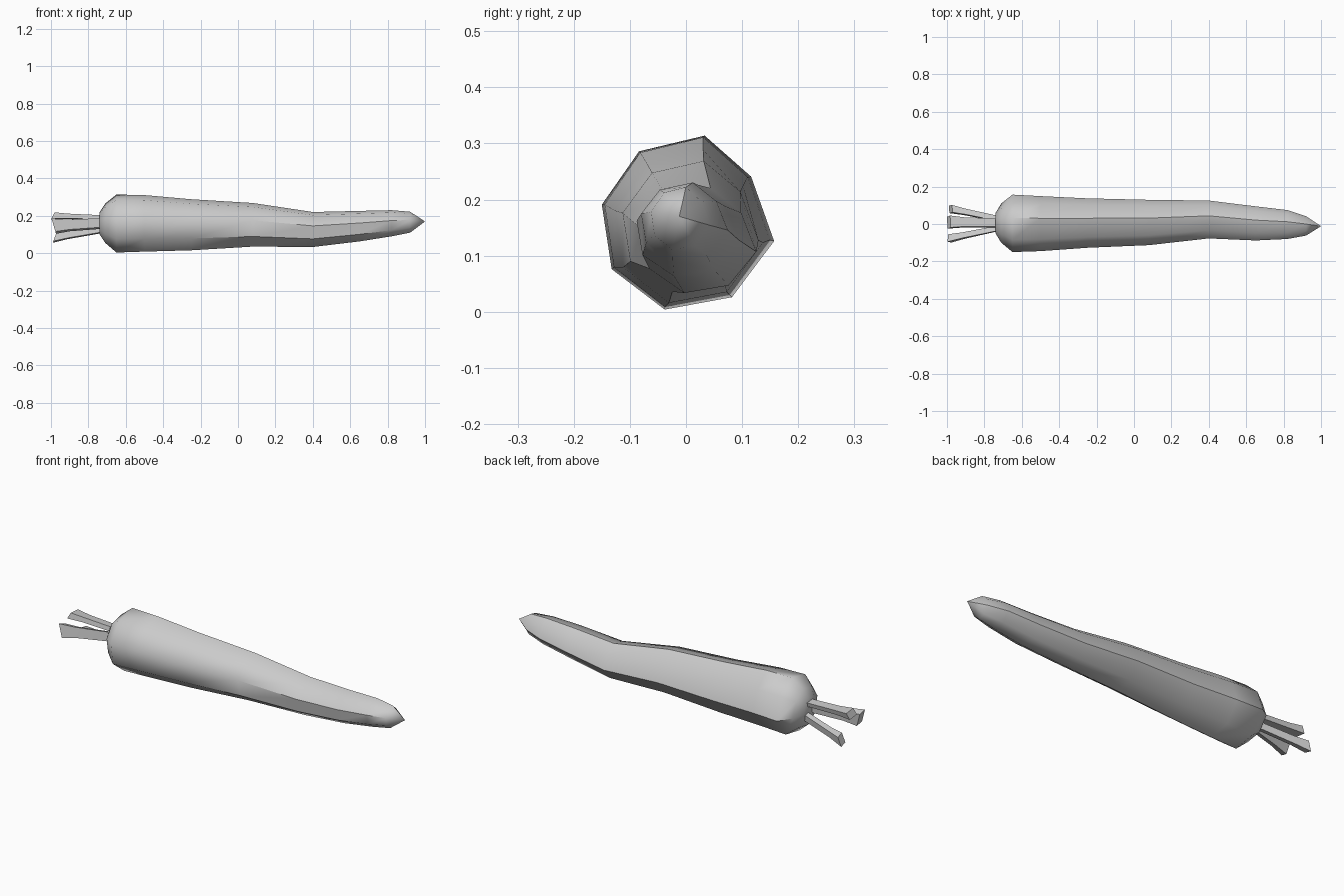
import bpy, bmesh, math
from mathutils import Vector

cube = bpy.data.objects.get("Cube")
if cube:
    bpy.data.objects.remove(cube, do_unlink=True)

grey = bpy.data.materials.new("plain_grey")
grey.use_nodes = True
grey.diffuse_color = (0.6, 0.6, 0.6, 1)
grey.node_tree.nodes["Principled BSDF"].inputs["Base Color"].default_value = (0.6, 0.6, 0.6, 1)


def loft(name, rings, angle, tip=None):
    """Skin a list of rings, cap the start, and close the end flat or to a tip."""
    bm = bmesh.new()
    loops = [[bm.verts.new(p) for p in ring] for ring in rings]
    n = len(loops[0])
    for a, b in zip(loops, loops[1:]):
        for i in range(n):
            j = (i + 1) % n
            bm.faces.new((a[i], a[j], b[j], b[i]))
    bm.faces.new(loops[0])
    if tip:
        point = bm.verts.new(tip)
        for i in range(n):
            bm.faces.new((loops[-1][i], loops[-1][(i + 1) % n], point))
    else:
        bm.faces.new(loops[-1])
    bmesh.ops.recalc_face_normals(bm, faces=bm.faces)
    mesh = bpy.data.meshes.new(name)
    bm.to_mesh(mesh)
    bm.free()
    mesh.materials.append(grey)
    obj = bpy.data.objects.new(name, mesh)
    bpy.context.collection.objects.link(obj)
    bpy.ops.object.select_all(action='DESELECT')
    obj.select_set(True)
    bpy.context.view_layer.objects.active = obj
    bpy.ops.object.shade_smooth_by_angle(angle=math.radians(angle))
    return obj


# Uneven eight-sided root section (y, z), scaled to unit size
section = [(0.03, 0.156), (0.115, 0.083), (0.157, -0.032), (0.08, -0.132),
           (-0.043, -0.154), (-0.14, -0.082), (-0.158, 0.033), (-0.09, 0.128)]
section = [(y / 0.158, z / 0.155) for y, z in section]

# Root stations: x, low y, high y, low z, high z
stations = [
    (-0.74, -0.05, 0.06, 0.10, 0.22),
    (-0.71, -0.10, 0.11, 0.055, 0.265),
    (-0.65, -0.15, 0.158, 0.003, 0.313),
    (-0.50, -0.145, 0.15, 0.008, 0.31),
    (-0.25, -0.127, 0.138, 0.015, 0.288),
    (0.08, -0.113, 0.13, 0.035, 0.268),
    (0.40, -0.077, 0.126, 0.033, 0.22),
    (0.65, -0.088, 0.095, 0.063, 0.226),
    (0.82, -0.08, 0.075, 0.09, 0.23),
    (0.92, -0.062, 0.042, 0.11, 0.222),
]
rings = [[(x, (y0 + y1) / 2 + u * (y1 - y0) / 2, (z0 + z1) / 2 + v * (z1 - z0) / 2)
          for u, v in section] for x, y0, y1, z0, z1 in stations]
loft("root", rings, 44, tip=(1.0, -0.012, 0.17))


# Cut leaf stalks fanning out of the crown: four-sided, flared at the end
def stalk(name, start, end, half_y, half_z, lean):
    start, end = Vector(start), Vector(end)
    parts = []
    for t, size in ((0, 0.75), (0.72, 0.85), (1, 1.1)):
        c = start.lerp(end, t)
        parts.append([(c.x + lean * v * t, c.y + u * half_y * size, c.z + v * half_z * size)
                      for u, v in ((-1, -0.7), (0.8, -1), (1, 0.7), (-0.8, 1))])
    loft(name, parts, 30)


stalk("upper_stalk", (-0.71, 0.005, 0.19), (-0.99, 0.01, 0.2), 0.032, 0.017, 0.01)
stalk("front_stalk", (-0.71, -0.02, 0.16), (-0.985, -0.077, 0.145), 0.02, 0.037, -0.012)
stalk("back_stalk", (-0.71, 0.025, 0.13), (-0.98, 0.08, 0.085), 0.02, 0.026, 0.01)
